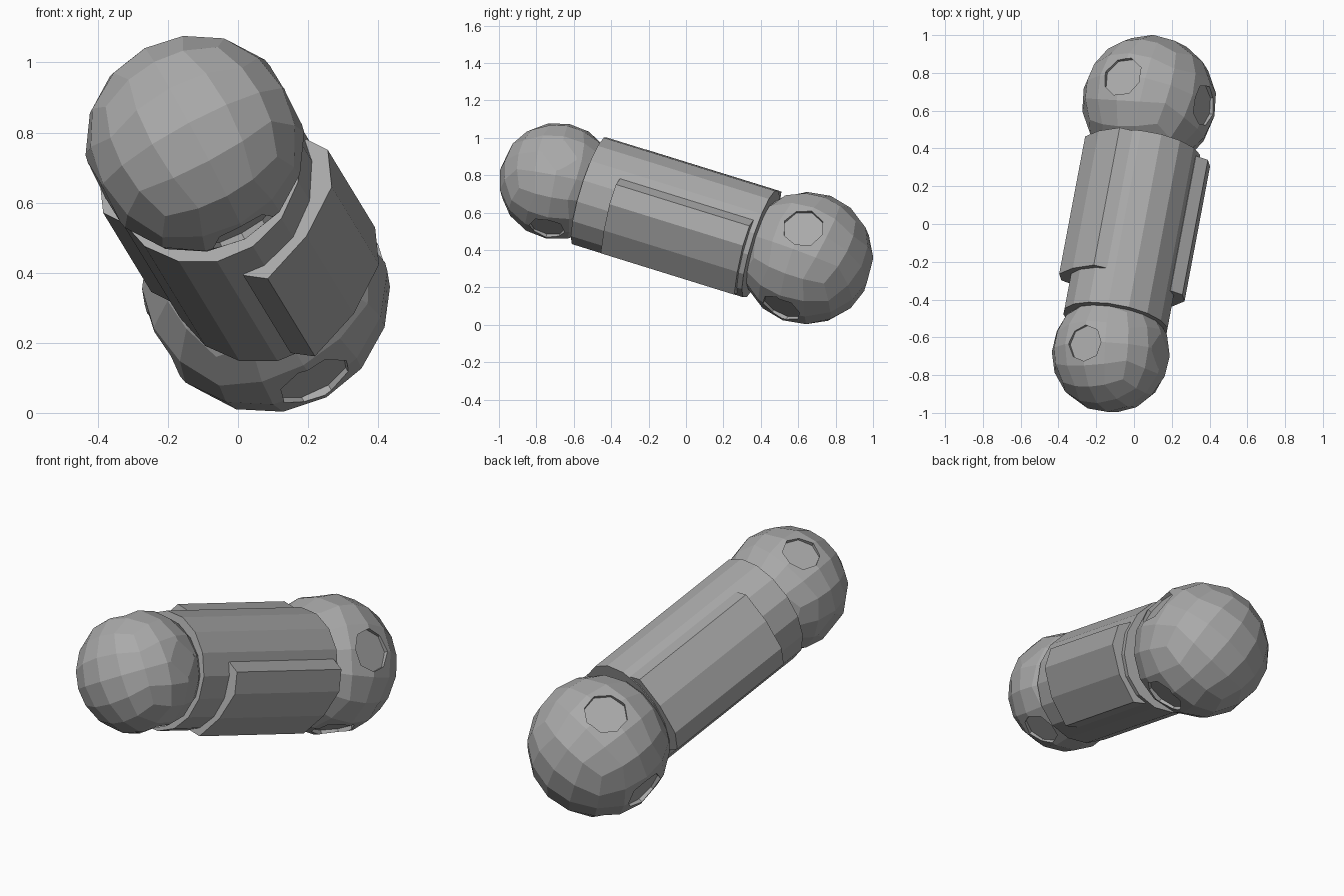
import bpy, bmesh, math
from mathutils import Vector, Matrix

if "Cube" in bpy.data.objects:
    bpy.data.objects.remove(bpy.data.objects["Cube"])

metal = bpy.data.materials.new("grey_metal")
metal.diffuse_color = (0.4, 0.4, 0.4, 1)
metal.use_nodes = True
metal.node_tree.nodes["Principled BSDF"].inputs["Base Color"].default_value = metal.diffuse_color


def finish(bm, name):
    bmesh.ops.recalc_face_normals(bm, faces=bm.faces)
    me = bpy.data.meshes.new(name)
    bm.to_mesh(me)
    bm.free()
    me.materials.append(metal)
    ob = bpy.data.objects.new(name, me)
    bpy.context.collection.objects.link(ob)
    return ob


# Shaft frame: u to the right, v up, d from front to back
P0 = Vector((-0.098, -0.515, 0.716))
P1 = Vector((0.075, 0.40, 0.432))
d = (P1 - P0).normalized()
u = d.cross(Vector((0, 0, 1))).normalized()
v = u.cross(d)


def prism(name, profile, f0, f1):
    """Extrude a (u, v) profile along the shaft between two fractions."""
    bm = bmesh.new()
    ends = [[bm.verts.new(P0.lerp(P1, f) + u * a + v * b) for a, b in profile]
            for f in (f0, f1)]
    n = len(profile)
    for e in ends:
        bm.faces.new(e)
    for i in range(n):
        j = (i + 1) % n
        bm.faces.new((ends[0][i], ends[0][j], ends[1][j], ends[1][i]))
    return finish(bm, name)


def polar(r, deg):
    a = math.radians(deg)
    return r * math.cos(a), r * math.sin(a)


# Shaft
ring = [polar(1, 22.5 * i + 11.25) for i in range(16)]
prism("shaft", [(0.283 * a, 0.303 * b) for a, b in ring], 0, 1)

# Side plates, opposite each other, with sloped long edges
plate = [polar(0.285, 26), polar(0.335, 16), polar(0.34, -3), polar(0.32, -31),
         polar(0.337, -60), polar(0.298, -71), polar(0.2, -22)]
prism("right_plate", plate, 0.19, 0.97)
prism("left_plate", [(-a, -b) for a, b in plate], 0.2, 0.995)


def ball(name, centre, r, p1, p2, depth1, depth2):
    """Rounded-cube ball with octagonal sockets on four faces."""
    z = Vector(p1).normalized()
    x = Vector(p2)
    x = (x - z * x.dot(z)).normalized()
    rot = Matrix((x, z.cross(x), z)).transposed().to_4x4()
    place = Matrix.Translation(centre) @ rot
    bm = bmesh.new()
    bmesh.ops.create_cube(bm, size=2)
    bmesh.ops.subdivide_edges(bm, edges=bm.edges[:], cuts=3, use_grid_fill=True)
    for w in bm.verts:
        w.co = Vector([math.tan(c * math.pi / 4) for c in w.co]).normalized() * r
    bmesh.ops.transform(bm, matrix=place, verts=bm.verts)
    ob = finish(bm, name)
    # Sockets
    for axis, depth in ((z, depth1), (-z, depth1), (x, depth2), (-x, depth2)):
        cb = bmesh.new()
        bmesh.ops.create_cone(cb, cap_ends=True, segments=8, radius1=r * 0.31,
                              radius2=r * 0.31, depth=0.2)
        m = (Matrix.Translation(Vector(centre) + axis * (r - depth + 0.1))
             @ axis.to_track_quat('Z', 'Y').to_matrix().to_4x4()
             @ Matrix.Rotation(math.pi / 8, 4, 'Z'))
        bmesh.ops.transform(cb, matrix=m, verts=cb.verts)
        cutter = finish(cb, "socket_cutter")
        cutter.hide_render = True
        mod = ob.modifiers.new("socket", 'BOOLEAN')
        mod.operation = 'DIFFERENCE'
        mod.solver = 'EXACT'
        mod.object = cutter
        bpy.context.view_layer.objects.active = ob
        bpy.ops.object.modifier_apply(modifier=mod.name)
        bpy.data.objects.remove(cutter)
    return ob


# End balls
ball("back_ball", (0.08, 0.645, 0.357), 0.357,
     (-0.15, 0.145, 0.287), (0.29, -0.01, 0.18), 0.045, 0.045)
ball("front_ball", (-0.123, -0.687, 0.768), 0.314,
     (-0.145, 0.06, 0.267), (0.27, 0.015, 0.155), 0.04, 0.02)
